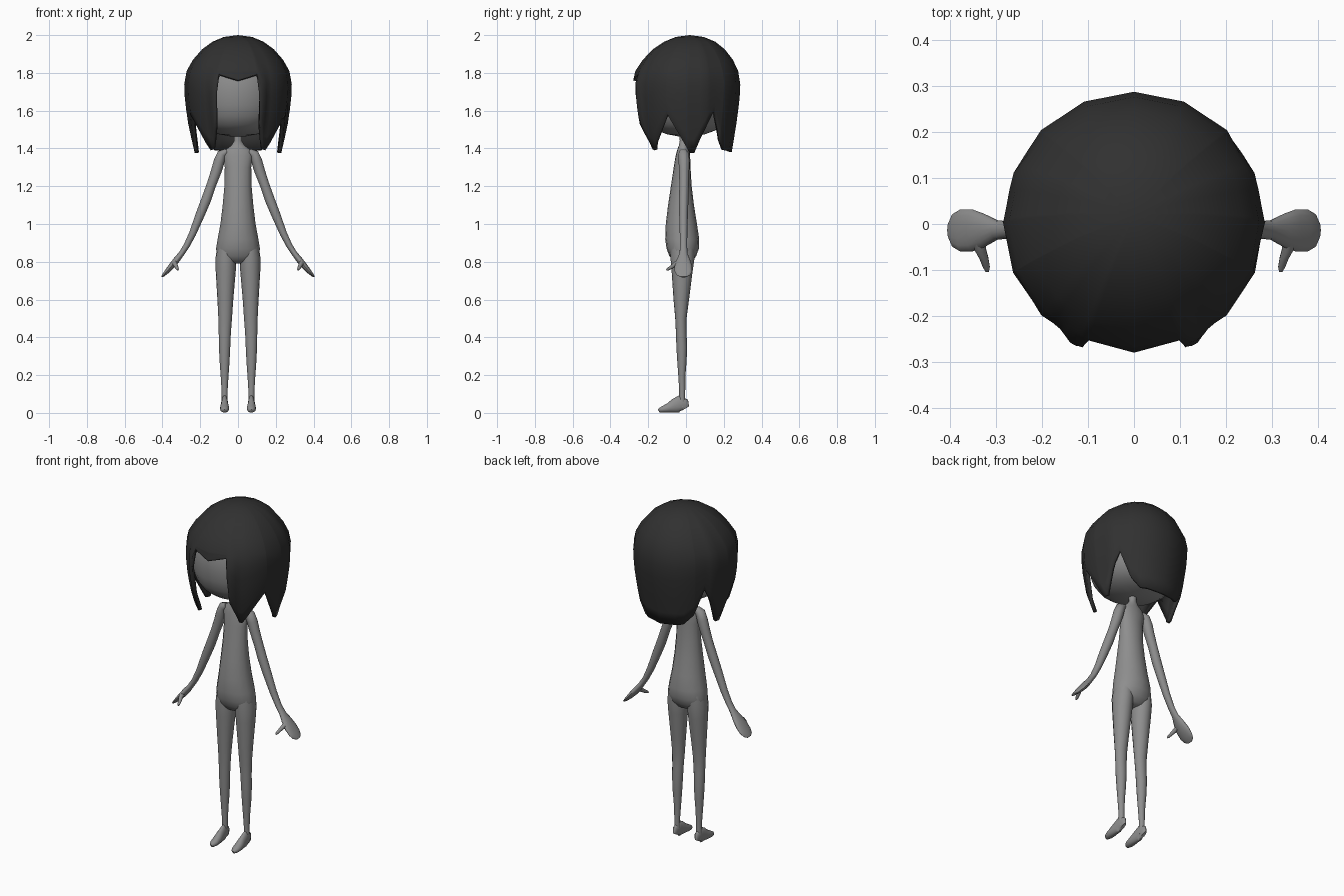
import bpy, bmesh, math
from mathutils import Vector


def material(name, v):
    m = bpy.data.materials.new(name)
    m.diffuse_color = (v, v, v, 1)
    return m


GREY = material("body grey", 0.27)
DARK = material("hair charcoal", 0.03)


def finish(name, bm, mat, mirror=False, thickness=0):
    bmesh.ops.recalc_face_normals(bm, faces=bm.faces)
    me = bpy.data.meshes.new(name)
    bm.to_mesh(me)
    bm.free()
    me.materials.append(mat)
    ob = bpy.data.objects.new(name, me)
    bpy.context.collection.objects.link(ob)
    bpy.ops.object.select_all(action='DESELECT')
    ob.select_set(True)
    bpy.context.view_layer.objects.active = ob
    bpy.ops.object.shade_smooth_by_angle(angle=math.radians(50))
    if mirror:
        ob.modifiers.new("mirror", 'MIRROR')
    if thickness:
        s = ob.modifiers.new("thickness", 'SOLIDIFY')
        s.thickness, s.offset = thickness, -1
    return ob


def loft(name, rings, side, mirror=False, n=16):
    """Skin elliptical rings (x, y, z, radius across, radius along side axis)."""
    side = Vector(side)
    pts = [Vector(r[:3]) for r in rings]
    bm = bmesh.new()
    loops = []
    for i, r in enumerate(rings):
        t = pts[min(i + 1, len(pts) - 1)] - pts[max(i - 1, 0)]
        u = side.cross(t).normalized()
        loops.append([bm.verts.new(pts[i] + u * r[3] * math.cos(2 * math.pi * k / n)
                                   + side * r[4] * math.sin(2 * math.pi * k / n))
                      for k in range(n)])
    for a, b in zip(loops, loops[1:]):
        for k in range(n):
            j = (k + 1) % n
            bm.faces.new((a[k], a[j], b[j], b[k]))
    bm.faces.new(loops[0])
    bm.faces.new(loops[-1])
    return finish(name, bm, GREY, mirror)


def lerp(table, x, col=1):
    table = sorted(table)
    if x <= table[0][0]:
        return table[0][col]
    for a, b in zip(table, table[1:]):
        if x <= b[0]:
            return a[col] + (b[col] - a[col]) * (x - a[0]) / (b[0] - a[0])
    return table[-1][col]


Y = (0, 1, 0)

# head, rounded with a broad flat jaw
loft("head", [(0, 0, z, r, r) for z, r in (
    (1.462, .03), (1.475, .10), (1.495, .155), (1.525, .195), (1.57, .225), (1.63, .242),
    (1.70, .248), (1.77, .243), (1.83, .222), (1.88, .185), (1.92, .12), (1.935, .03))], Y, n=24)

# torso with neck
loft("torso", [(0, (f + b) / 2, z, w, (b - f) / 2) for z, w, f, b in (
    (1.49, .022, -.035, .01), (1.44, .02, -.033, .008), (1.415, .036, -.038, .012),
    (1.39, .07, -.047, .018), (1.36, .078, -.055, .022), (1.30, .07, -.065, .024),
    (1.20, .072, -.08, .03), (1.10, .081, -.095, .042), (1.00, .093, -.107, .058),
    (.92, .108, -.11, .07), (.87, .116, -.103, .068), (.83, .112, -.088, .054),
    (.80, .085, -.065, .03), (.79, .04, -.04, .01))], Y)

# legs
loft("leg", [(x, (f + b) / 2, z, w, (b - f) / 2) for z, x, w, f, b in (
    (.89, .063, .045, -.08, .045), (.82, .064, .055, -.082, .045), (.75, .065, .053, -.076, .035),
    (.60, .067, .042, -.066, .016), (.50, .068, .036, -.057, .003), (.42, .07, .032, -.053, .003),
    (.35, .071, .03, -.051, .006), (.27, .071, .026, -.046, .003), (.20, .071, .021, -.041, -.003),
    (.12, .071, .016, -.036, -.004), (.07, .071, .016, -.036, -.004), (.03, .071, .016, -.034, -.003))],
    Y, True)

# feet
loft("foot", [(.071, y, h + .001, h, w) for y, h, w in (
    (-.003, .022, .009), (-.012, .038, .016), (-.035, .046, .018), (-.06, .037, .02),
    (-.09, .026, .024), (-.12, .018, .023), (-.138, .013, .016), (-.145, .009, .006))],
    (1, 0, 0), True)

# arms running into flat mitten hands
loft("arm", [(x, y, z, a, b) for x, y, z, a, b in (
    (.06, -.015, 1.385, .015, .02), (.085, -.012, 1.37, .026, .028), (.10, -.01, 1.33, .029, .029),
    (.115, -.01, 1.28, .028, .027), (.14, -.01, 1.21, .025, .025), (.168, -.012, 1.13, .026, .025),
    (.20, -.013, 1.05, .024, .023), (.24, -.013, .95, .019, .02), (.272, -.013, .885, .016, .019),
    (.298, -.013, .845, .015, .021), (.325, -.014, .81, .017, .036), (.352, -.014, .777, .016, .046),
    (.377, -.014, .748, .012, .046), (.394, -.014, .73, .008, .036), (.403, -.014, .72, .004, .016))],
    Y, True)

# thumbs
loft("thumb", [(x, y, z, r, r) for x, y, z, r in (
    (.335, -.03, .80, .014), (.334, -.055, .788, .013), (.326, -.075, .773, .010),
    (.321, -.093, .762, .008), (.319, -.103, .757, .004))], (1, 0, 0), True, 10)

# hair: sixteen-sided cap whose hem height varies with direction
HEM = [(-90, 1.76), (-69, 1.79), (-65, 1.53), (-55, 1.395), (-51, 1.39), (-22, 1.58),
       (2, 1.375), (8, 1.375), (33, 1.60), (44, 1.45), (57, 1.39), (90, 1.38)]
# height, radius, forward/back shift
SHAPE = [(2.0, 0, .02), (1.99, .075, .02), (1.965, .135, .02), (1.925, .19, .015),
         (1.87, .238, .01), (1.81, .272, .004), (1.75, .285, .003), (1.65, .281, .002),
         (1.52, .262, .003), (1.38, .23, .012)]
half = sorted({a for a, _ in HEM} | {-90 + 22.5 * i for i in range(9)} | {-62, -58, 15, 27})
columns = half + [180 - a for a in reversed(half[1:-1])]


def hair_point(deg, z):
    fold = math.degrees(math.asin(max(-1, min(1, math.sin(math.radians(deg))))))
    facet = math.radians((deg % 22.5) - 11.25)
    r = lerp(SHAPE, z) * math.cos(math.pi / 16) / math.cos(facet)
    # front locks swell beside the face
    if z < 1.79:
        r += .018 * max(0, 1 - abs(fold + 63) / 9) * min(1, (1.79 - z) / .05) * max(0, min(1, (z - 1.4) / .15))
    a = math.radians(deg)
    return (r * math.cos(a), r * math.sin(a) + lerp(SHAPE, z, 2), z), fold


bm = bmesh.new()
pole = bm.verts.new((0, .02, 2.0))
strips = []
for deg in columns:
    fold = hair_point(deg, 1.9)[1]
    hem = lerp(HEM, fold)
    heights = [s[0] for s in SHAPE[1:6]] + [1.81 + (hem - 1.81) * k / 6 for k in range(1, 7)]
    strips.append([bm.verts.new(hair_point(deg, z)[0]) for z in heights])
for a, b in zip(strips, strips[1:] + strips[:1]):
    bm.faces.new((pole, a[0], b[0]))
    for k in range(len(a) - 1):
        bm.faces.new((a[k], a[k + 1], b[k + 1], b[k]))
finish("hair", bm, DARK, thickness=.018)
